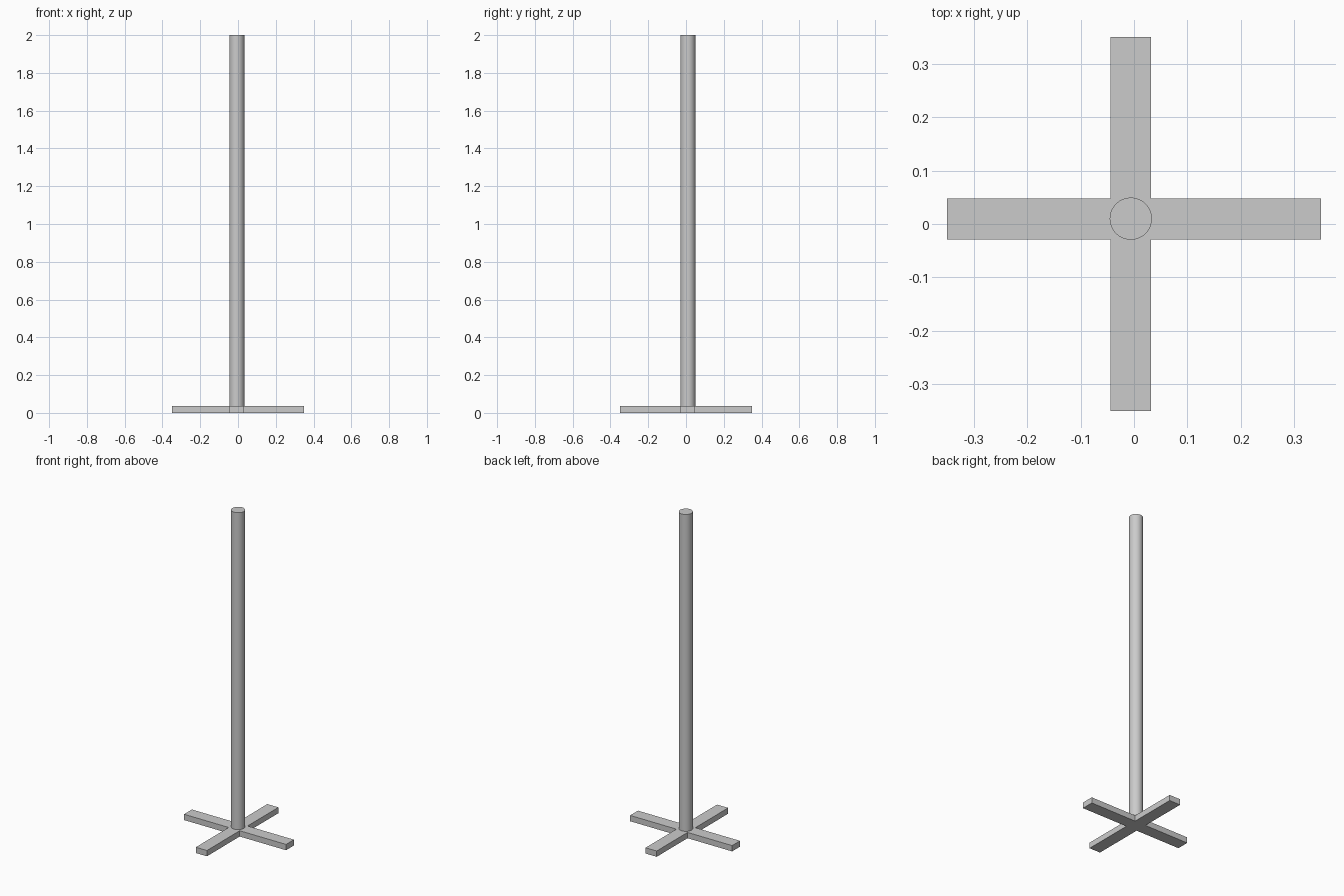
import bpy, bmesh

if "Cube" in bpy.data.objects:
    bpy.data.objects.remove(bpy.data.objects["Cube"])

BASE_H = 0.036
CX, CY = -0.006, 0.01   # pole axis, slightly off the middle of the base
HALF_W, REACH = 0.038, 0.35

# Cross-shaped foot: one outline, extruded upward
x0, x1, y0, y1 = CX - HALF_W, CX + HALF_W, CY - HALF_W - 0.001, CY + HALF_W
R = REACH
outline = [(x0, -R), (x1, -R), (x1, y0), (R, y0), (R, y1), (x1, y1),
           (x1, R), (x0, R), (x0, y1), (-R, y1), (-R, y0), (x0, y0)]
bm = bmesh.new()
face = bm.faces.new([bm.verts.new((x, y, 0)) for x, y in outline])
top = bmesh.ops.extrude_face_region(bm, geom=[face])["geom"]
bmesh.ops.translate(bm, vec=(0, 0, BASE_H),
                    verts=[v for v in top if isinstance(v, bmesh.types.BMVert)])
bmesh.ops.recalc_face_normals(bm, faces=bm.faces)
mesh = bpy.data.meshes.new("cross_base")
bm.to_mesh(mesh)
bm.free()
bpy.context.collection.objects.link(bpy.data.objects.new("cross_base", mesh))

# Upright round pole standing on the foot
bpy.ops.mesh.primitive_cylinder_add(vertices=64, radius=0.0395, depth=2 - BASE_H,
                                    location=(CX, CY, (2 + BASE_H) / 2))
bpy.context.object.name = "pole"
bpy.ops.object.shade_smooth_by_angle()
